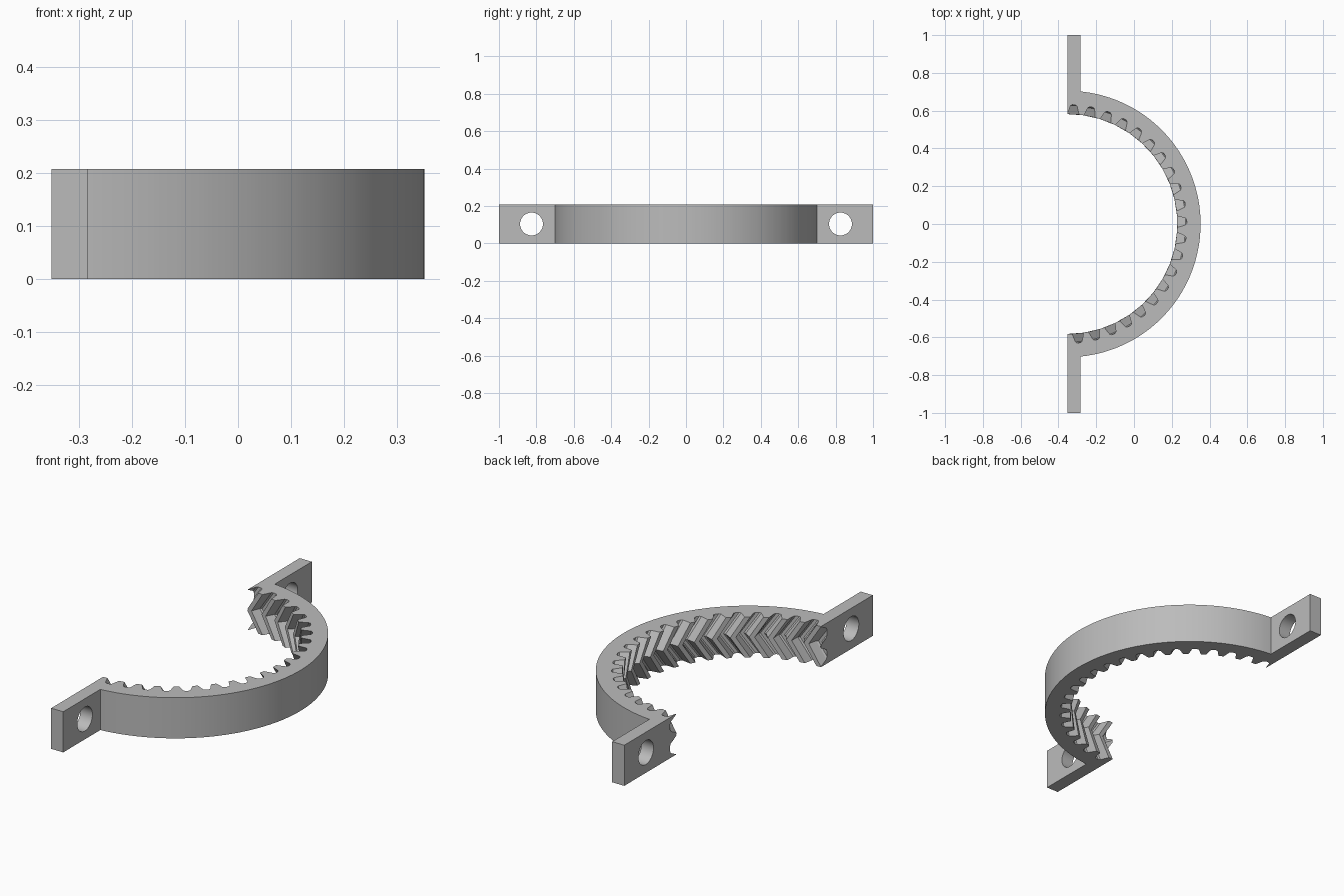
import bpy, bmesh, math
from mathutils import Vector

cube = bpy.data.objects.get("Cube")
if cube:
    bpy.data.objects.remove(cube, do_unlink=True)

HEIGHT = 0.207
CX = -0.3525          # ring axis, also the plane of the cut ends
OUTER, ROOT, TIP = 0.705, 0.632, 0.582
TEETH = 42
PITCH = math.tau / TEETH
PHASE = math.radians(3.1)
TWIST = math.radians(6.6)   # chevron offset at mid height

grey = bpy.data.materials.new("plain_grey")
grey.use_nodes = True
colour = (0.5, 0.5, 0.5, 1)
grey.diffuse_color = colour
grey.node_tree.nodes["Principled BSDF"].inputs["Base Color"].default_value = colour


def make_object(name, bm):
    bmesh.ops.recalc_face_normals(bm, faces=bm.faces)
    mesh = bpy.data.meshes.new(name)
    bm.to_mesh(mesh)
    bm.free()
    mesh.materials.append(grey)
    obj = bpy.data.objects.new(name, mesh)
    bpy.context.collection.objects.link(obj)
    return obj


def activate(obj):
    bpy.ops.object.select_all(action='DESELECT')
    obj.select_set(True)
    bpy.context.view_layer.objects.active = obj


# One groove: (angle in degrees from its centre, depth from tip to root)
half = [(3.0, 0), (2.2, 0.5), (1.6, 0.88), (0.8, 1)]
groove = [(-a, d) for a, d in half] + [(a, d) for a, d in reversed(half)]
profile = [(PHASE + k * PITCH + math.radians(a), TIP + (ROOT - TIP) * d)
           for k in range(TEETH) for a, d in groove]

# Toothed ring: three inner loops make the chevrons, two outer loops the rim
bm = bmesh.new()


def loop(z, twist=0, radius=None):
    return [bm.verts.new((CX + (radius or r) * math.sin(a - twist),
                          (radius or r) * math.cos(a - twist), z))
            for a, r in profile]


loops = [loop(0), loop(HEIGHT / 2, TWIST), loop(HEIGHT),
         loop(HEIGHT, 0, OUTER), loop(0, 0, OUTER)]
n = len(profile)
for lower, upper in zip(loops, loops[1:] + loops[:1]):
    for i in range(n):
        j = (i + 1) % n
        bm.faces.new((lower[i], lower[j], upper[j], upper[i]))

# Keep only the half ring and close its cut ends
cut = bmesh.ops.bisect_plane(bm, geom=bm.verts[:] + bm.edges[:] + bm.faces[:],
                             plane_co=Vector((CX, 0, 0)), plane_no=Vector((-1, 0, 0)),
                             clear_outer=True)
ends = [e for e in cut["geom_cut"] if isinstance(e, bmesh.types.BMEdge)]
bmesh.ops.holes_fill(bm, edges=ends, sides=0)
ring = make_object("toothed_half_ring", bm)
activate(ring)
bpy.ops.object.shade_smooth_by_angle(angle=math.radians(15))

# Mounting tab with a bolt hole, mirrored to the other end
THICK, START = 0.068, 0.7015
bm = bmesh.new()
bmesh.ops.create_cube(bm, size=1)
bmesh.ops.scale(bm, vec=(THICK, 1 - START, HEIGHT), verts=bm.verts)
bmesh.ops.translate(bm, vec=(CX + THICK / 2, (1 + START) / 2, HEIGHT / 2), verts=bm.verts)
tab = make_object("mounting_tabs", bm)

bpy.ops.mesh.primitive_cylinder_add(vertices=48, radius=0.061, depth=0.3,
                                    location=(CX, 0.826, HEIGHT / 2),
                                    rotation=(0, math.pi / 2, 0))
drill = bpy.context.object
drill.name = "bolt_hole_cutter"
drill.hide_render = True

activate(tab)
hole = tab.modifiers.new("bolt_hole", 'BOOLEAN')
hole.operation, hole.object, hole.solver = 'DIFFERENCE', drill, 'EXACT'
mirror = tab.modifiers.new("both_ends", 'MIRROR')
mirror.use_axis = (False, True, False)
for m in ("bolt_hole", "both_ends"):
    bpy.ops.object.modifier_apply(modifier=m)
bpy.data.objects.remove(drill, do_unlink=True)
bpy.ops.object.shade_smooth_by_angle(angle=math.radians(30))
